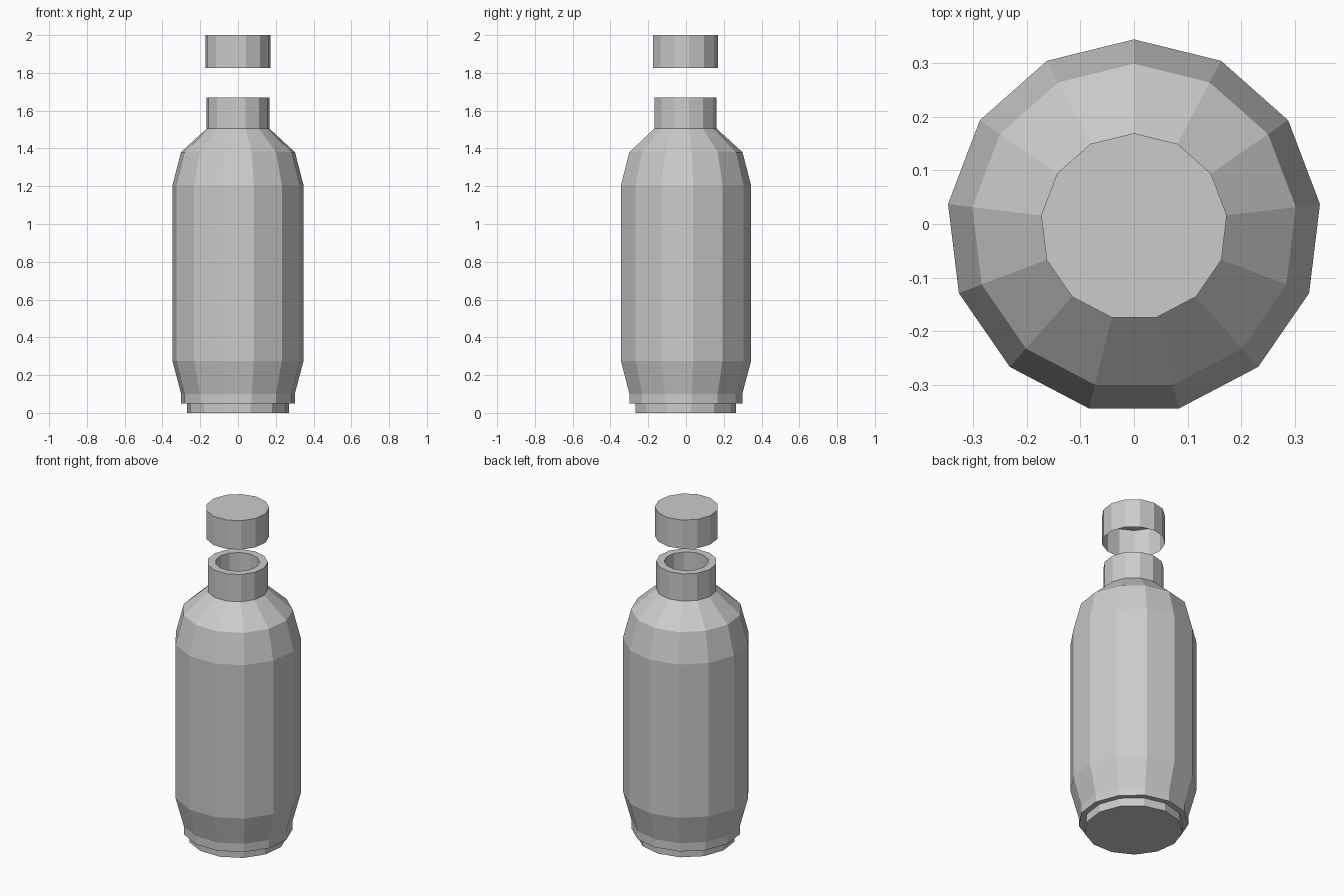
import bpy, bmesh, math

if "Cube" in bpy.data.objects:
    bpy.data.objects.remove(bpy.data.objects["Cube"])

SIDES = 13
Y_OFF = -0.005  # an odd-sided ring is off-centre in y


def lathe(name, profile, cap_start=False, cap_end=False):
    """Revolve (radius, z) points into a flat-shaded 13-sided shell."""
    bm = bmesh.new()
    rings = []
    for r, z in profile:
        ring = []
        for i in range(SIDES):
            a = math.pi / 2 + 2 * math.pi * i / SIDES
            ring.append(bm.verts.new((r * math.cos(a), Y_OFF + r * math.sin(a), z)))
        rings.append(ring)
    for lo, hi in zip(rings, rings[1:]):
        for i in range(SIDES):
            j = (i + 1) % SIDES
            bm.faces.new((lo[i], lo[j], hi[j], hi[i]))
    if cap_start:
        bm.faces.new(rings[0][::-1])
    if cap_end:
        bm.faces.new(rings[-1])
    mesh = bpy.data.meshes.new(name)
    bm.to_mesh(mesh)
    bm.free()
    obj = bpy.data.objects.new(name, mesh)
    bpy.context.collection.objects.link(obj)
    return obj


# Bottle: stepped foot, body, shoulder, neck, then the bore inside the neck
lathe("bottle", [
    (0.271, 0.0), (0.271, 0.05), (0.303, 0.05), (0.303, 0.10),
    (0.3495, 0.275), (0.3495, 1.205), (0.304, 1.38), (0.167, 1.505),
    (0.167, 1.67), (0.122, 1.67), (0.122, 1.505),
], cap_start=True, cap_end=True)

# Lifted cap: thin shell, open underneath
lathe("cap", [(0.1745, 1.825), (0.1745, 2.0)], cap_end=True)
